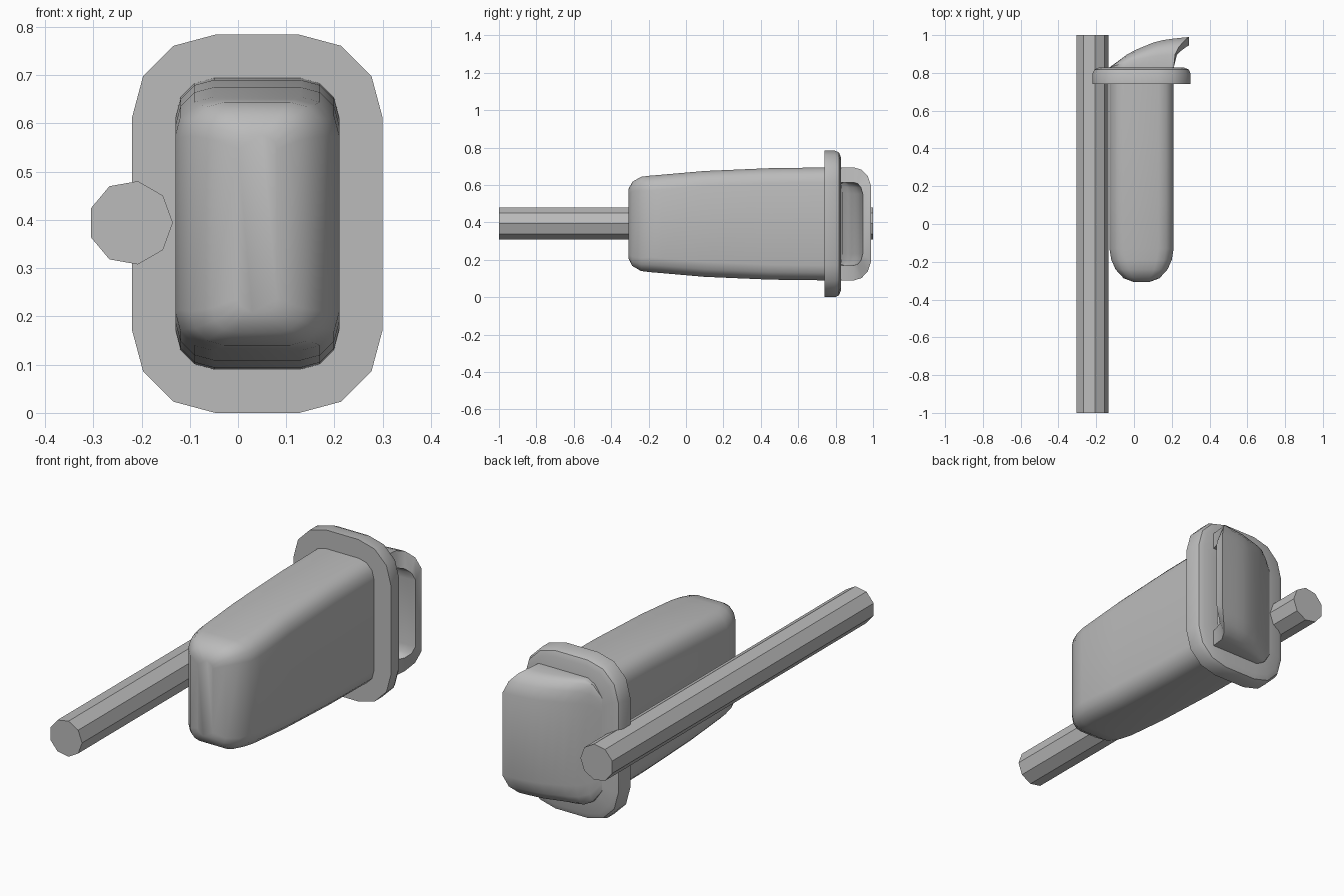
import bpy, bmesh, math

cube = bpy.data.objects.get("Cube")
if cube:
    bpy.data.objects.remove(cube, do_unlink=True)

CX, CZ = 0.04, 0.392   # centre line of the box

grey = bpy.data.materials.new("plain grey")
grey.use_nodes = True
colour = (0.5, 0.5, 0.5, 1)
grey.diffuse_color = colour
grey.node_tree.nodes["Principled BSDF"].inputs["Base Color"].default_value = colour


def finish(bm, name, angle):
    bmesh.ops.remove_doubles(bm, verts=bm.verts, dist=0.0005)
    bmesh.ops.recalc_face_normals(bm, faces=bm.faces)
    mesh = bpy.data.meshes.new(name)
    bm.to_mesh(mesh)
    bm.free()
    mesh.materials.append(grey)
    obj = bpy.data.objects.new(name, mesh)
    bpy.context.collection.objects.link(obj)
    bpy.ops.object.select_all(action='DESELECT')
    obj.select_set(True)
    bpy.context.view_layer.objects.active = obj
    bpy.ops.object.shade_smooth_by_angle(angle=math.radians(angle))
    return obj


def rounded_ring(bm, y, w, h, r):
    """Rounded rectangle of half width w and half height h at depth y."""
    ring = []
    for q, (sx, sz) in enumerate([(1, 1), (-1, 1), (-1, -1), (1, -1)]):
        for k in range(4):
            a = math.radians(90 * q + 30 * k)
            ring.append(bm.verts.new((CX + sx * (w - r) + r * math.cos(a), y,
                                      CZ + sz * (h - r) + r * math.sin(a))))
    return ring


def bridge(bm, a, b, closed=True):
    n = len(a)
    for i in range(n if closed else n - 1):
        j = (i + 1) % n
        bm.faces.new((a[i], a[j], b[j], b[i]))


def loft(name, sections, cap_start, cap_end, angle):
    bm = bmesh.new()
    rings = [rounded_ring(bm, *s) for s in sections]
    for a, b in zip(rings, rings[1:]):
        bridge(bm, a, b)
    if cap_start:
        bm.faces.new(rings[0])
    if cap_end:
        bm.faces.new(rings[-1])
    return finish(bm, name, angle)


# Box body with rounded nose, tapering slightly toward the front
loft("box_body", [
    (-0.308, 0.04, 0.185, 0.03), (-0.287, 0.095, 0.225, 0.05),
    (-0.24, 0.138, 0.252, 0.07), (-0.19, 0.16, 0.258, 0.08),
    (-0.13, 0.17, 0.263, 0.08), (0.1, 0.17, 0.283, 0.08),
    (0.45, 0.17, 0.298, 0.08), (0.76, 0.17, 0.302, 0.08)], True, False, 50)

# Flange around the mouth, continuing into the hollow interior
loft("mouth_flange", [
    (0.74, 0.165, 0.298, 0.08), (0.74, 0.26, 0.392, 0.173),
    (0.795, 0.26, 0.392, 0.173), (0.818, 0.25, 0.382, 0.163),
    (0.828, 0.225, 0.357, 0.138), (0.828, 0.145, 0.222, 0.06),
    (0.7, 0.145, 0.222, 0.06), (-0.1, 0.14, 0.215, 0.06)], False, True, 40)


# Curved hood behind the mouth, open toward +x
def hood_depth(x):
    pts = [(-0.13, 0), (-0.02, 0.082), (0.12, 0.14), (0.21, 0.154), (0.29, 0.162)]
    for (x0, d0), (x1, d1) in zip(pts, pts[1:]):
        if x <= x1:
            return d0 + (d1 - d0) * max(0, x - x0) / (x1 - x0)
    return pts[-1][1]


def hood_sheet(bm, half_profile, x_start, inset, corner):
    profile = half_profile + [(u, -z) for u, z in reversed(half_profile)]
    rows = []
    steps = 9
    for k in range(steps + 1):
        row = []
        for u, z in profile:
            x_end = 0.21 + 0.08 * u ** 3
            x = x_start + (x_end - x_start) * k / steps
            y = 0.828 + u * max(0.001, hood_depth(x) - inset)
            edge = max(0, 1 - (x - x_start) / 0.08)
            row.append(bm.verts.new((x, y, CZ + z * (1 - corner * edge ** 2))))
        rows.append(row)
    for a, b in zip(rows, rows[1:]):
        bridge(bm, a, b, False)
    return rows[-1]


bm = bmesh.new()
outer = hood_sheet(bm, [(0, 0.302), (0.45, 0.302), (0.7, 0.29), (0.9, 0.255),
                        (1, 0.2)], -0.13, 0, 0.25)
inner = hood_sheet(bm, [(0, 0.222), (0.6, 0.222), (0.8, 0.215), (0.93, 0.195),
                        (1, 0.16)], -0.105, 0.045, 0.1)
bridge(bm, outer, inner, False)
finish(bm, "hood", 40)

# Nine-sided straight pole alongside the box
bm = bmesh.new()
ends = []
for y in (-1, 1):
    ends.append([bm.verts.new((-0.2226 + 0.0876 * math.cos(math.tau * i / 9), y,
                               CZ + 0.002 + 0.0876 * math.sin(math.tau * i / 9)))
                 for i in range(9)])
    bm.faces.new(ends[-1])
bridge(bm, *ends)
finish(bm, "pole", 30)
